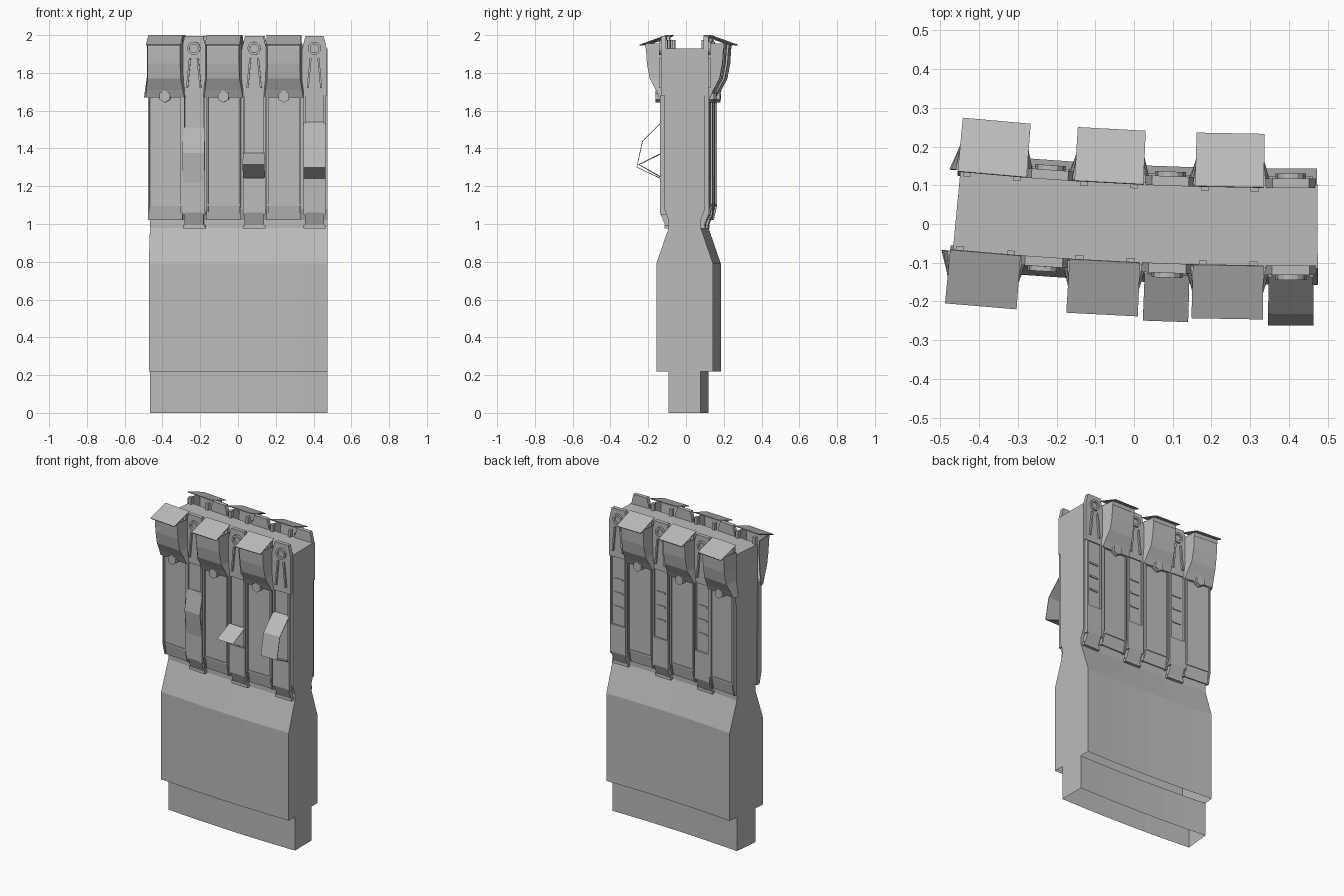
import bpy, bmesh, math
from mathutils import Matrix, Vector

cube = bpy.data.objects.get("Cube")
if cube:
    bpy.data.objects.remove(cube)

grey = bpy.data.materials.new("concrete grey")
grey.use_nodes = True
colour = (0.5, 0.5, 0.5, 1)
grey.diffuse_color = colour
grey.node_tree.nodes["Principled BSDF"].inputs["Base Color"].default_value = colour


def bend(u, v, z):
    """Lay straight wall coordinates along the gently curved wall."""
    slope = -0.045 + 0.11 * u
    return Vector((u - v * slope, 0.002 - 0.045 * u + 0.055 * u * u + v, z))


def finish(name, bm, side=1, thickness=0):
    for vert in bm.verts:
        vert.co = bend(vert.co.x, vert.co.y * side, vert.co.z)
    bmesh.ops.recalc_face_normals(bm, faces=bm.faces)
    mesh = bpy.data.meshes.new(name)
    bm.to_mesh(mesh)
    bm.free()
    mesh.materials.append(grey)
    obj = bpy.data.objects.new(name, mesh)
    bpy.context.collection.objects.link(obj)
    if thickness:
        mod = obj.modifiers.new("thickness", "SOLIDIFY")
        mod.thickness = thickness
    return obj


def prism(name, profile, u0, u1, side=1, steps=1, open_below=None):
    """Sweep a closed (v, z) profile along the wall."""
    bm = bmesh.new()
    rows = [[bm.verts.new((u0 + (u1 - u0) * i / steps, v, z)) for v, z in profile]
            for i in range(steps + 1)]
    n = len(profile)
    for a, b in zip(rows, rows[1:]):
        for j in range(n):
            k = (j + 1) % n
            if open_below and profile[j][1] == profile[k][1] < open_below:
                continue
            bm.faces.new((a[j], a[k], b[k], b[j]))
    bm.faces.new(rows[0])
    bm.faces.new(rows[-1][::-1])
    return finish(name, bm, side)


def box(name, u, half, v0, v1, z0, z1, side):
    return prism(name, [(v0, z0), (v1, z0), (v1, z1), (v0, z1)], u - half, u + half, side)


def ribbon(name, path, u, half, side, thickness=0.005):
    """Thin folded plate following a (v, z) path."""
    bm = bmesh.new()
    rows = [[bm.verts.new((u + s * half, v, z)) for s in (-1, 1)] for v, z in path]
    for a, b in zip(rows, rows[1:]):
        bm.faces.new((a[0], a[1], b[1], b[0]))
    return finish(name, bm, side, thickness)


def disc(name, u, v, z, radius, depth, sides, side):
    bm = bmesh.new()
    bmesh.ops.create_cone(bm, cap_ends=True, segments=sides, radius1=radius, radius2=radius,
                          depth=depth, matrix=Matrix.Translation((u, v, z))
                          @ Matrix.Rotation(math.pi / 2, 4, "X"))
    return finish(name, bm, side)


def ring(name, u, v, z, outer, inner, depth, side, n=12):
    bm = bmesh.new()
    loops = []
    for r, d in ((inner, 0), (outer, 0), (outer, depth), (inner, depth)):
        loops.append([bm.verts.new((u + r * math.cos(2 * math.pi * i / n), v + d,
                                    z + r * math.sin(2 * math.pi * i / n))) for i in range(n)])
    for a, b in zip(loops, loops[1:] + loops[:1]):
        for i in range(n):
            k = (i + 1) % n
            bm.faces.new((a[i], a[k], b[k], b[i]))
    return finish(name, bm, side)


def plate(name, outline, v0, v1, side):
    """Upright slab cut to a (u, z) outline."""
    bm = bmesh.new()
    back = [bm.verts.new((u, v0, z)) for u, z in outline]
    front = [bm.verts.new((u, v1, z)) for u, z in outline]
    bm.faces.new(back)
    bm.faces.new(front[::-1])
    n = len(outline)
    for i in range(n):
        k = (i + 1) % n
        bm.faces.new((back[i], back[k], front[k], front[i]))
    return finish(name, bm, side)


def hood(name, u, side):
    """Flared hood: curved skin with two cheeks back to the wall."""
    bm = bmesh.new()
    rows = []
    for z, v, half in ((1.67, 0.135, 0.1), (1.71, 0.153, 0.095), (1.77, 0.185, 0.086),
                       (1.85, 0.2, 0.084), (1.955, 0.207, 0.084)):
        rows.append([bm.verts.new(p) for p in ((u - half - 0.012, 0.105, z), (u - half, v, z),
                                               (u + half, v, z), (u + half + 0.012, 0.105, z))])
    for a, b in zip(rows, rows[1:]):
        for i in range(3):
            bm.faces.new((a[i], a[i + 1], b[i + 1], b[i]))
    return finish(name, bm, side, 0.006)


# Main wall: footing, thick lower wall, narrow neck, upper wall
half_wall = [(0.085, 0), (0.085, 0.22), (0.15, 0.22), (0.15, 0.79), (0.085, 0.98),
             (0.085, 1.02), (0.108, 1.08), (0.108, 1.93)]
prism("wall_body", half_wall + [(-v, z) for v, z in reversed(half_wall)],
      -0.458, 0.474, steps=6, open_below=0.3)

for side, face in ((-1, "front"), (1, "back")):
    # Wide bays: recessed panel, frame, bolt, hood and sloping roof flap
    for i, u in enumerate((-0.375, -0.07, 0.245)):
        tag = f"{face}_{i + 1}"
        prism(f"panel_{tag}", [(0.1, 1.02), (0.106, 1.02), (0.12, 1.1), (0.12, 1.68), (0.1, 1.68)],
              u - 0.088, u + 0.088, side)
        for s in (-1, 1):
            prism(f"panel_rail_{tag}", [(0.09, 1.02), (0.112, 1.02), (0.13, 1.1),
                                        (0.13, 1.68), (0.1, 1.68)],
                  u + s * 0.085 - 0.005, u + s * 0.085 + 0.005, side)
            box(f"flap_clip_{tag}", u + s * 0.065, 0.01, 0.09, 0.112, 1.92, 1.975, side)
        box(f"panel_head_{tag}", u, 0.09, 0.1, 0.132, 1.67, 1.685, side)
        box(f"panel_sill_{tag}", u, 0.085, 0.1, 0.124, 1.095, 1.105, side)
        disc(f"bolt_{tag}", u, 0.14, 1.675, 0.032, 0.03, 6, side)
        hood(f"hood_{tag}", u, side)
        ribbon(f"roof_flap_{tag}", [(0.1, 1.995), (0.238, 1.945)], u, 0.09, side)
        box(f"flap_lip_{tag}", u, 0.084, 0.195, 0.207, 1.93, 1.955, side)

    # Narrow pillars: strip, rails, foot cover, slots and lifting lug
    for i, u in enumerate((-0.225, 0.09, 0.405)):
        tag = f"{face}_{i + 1}"
        box(f"pillar_{tag}", u, 0.055, 0.1, 0.118, 1.06, 1.7, side)
        for s in (-1, 1):
            box(f"pillar_rail_{tag}", u + s * 0.053, 0.005, 0.1, 0.13, 1.05, 1.68, side)
        prism(f"pillar_foot_{tag}", [(0.07, 0.985), (0.1, 0.985), (0.13, 1.06), (0.13, 1.24),
                                     (0.1, 1.24)], u - 0.05, u + 0.05, side)
        box(f"foot_bracket_{tag}", u, 0.058, 0.07, 0.106, 0.975, 0.995, side)
        plate(f"lug_{tag}", [(u - 0.066, 1.68), (u + 0.066, 1.68), (u + 0.066, 1.92),
                             (u + 0.048, 1.995), (u - 0.048, 1.995), (u - 0.066, 1.92)],
              0.1, 0.125, side)
        ring(f"lug_ring_{tag}", u, 0.125, 1.93, 0.035, 0.022, 0.012, side)
        for s in (-1, 1):
            plate(f"lug_rib_{tag}", [(u + s * 0.03, 1.72), (u + s * 0.04, 1.72),
                                     (u + s * 0.025, 1.88), (u + s * 0.015, 1.88)],
                  0.125, 0.137, side)
        if face == "back":
            for z in (1.35, 1.44, 1.53):
                box(f"pillar_slot_{tag}", u, 0.03, 0.115, 0.124, z, z + 0.012, side)

# Folded canopies on the front pillars, each opened to a different angle
canopies = ([(0.125, 1.51), (0.15, 1.375), (0.13, 1.22)],
            [(0.13, 1.375), (0.25, 1.315), (0.13, 1.245)],
            [(0.125, 1.54), (0.225, 1.44), (0.255, 1.3), (0.13, 1.24)])
for i, (u, path) in enumerate(zip((-0.225, 0.09, 0.405), canopies)):
    ribbon(f"canopy_{i + 1}", path, u, 0.057, -1, 0.004)
